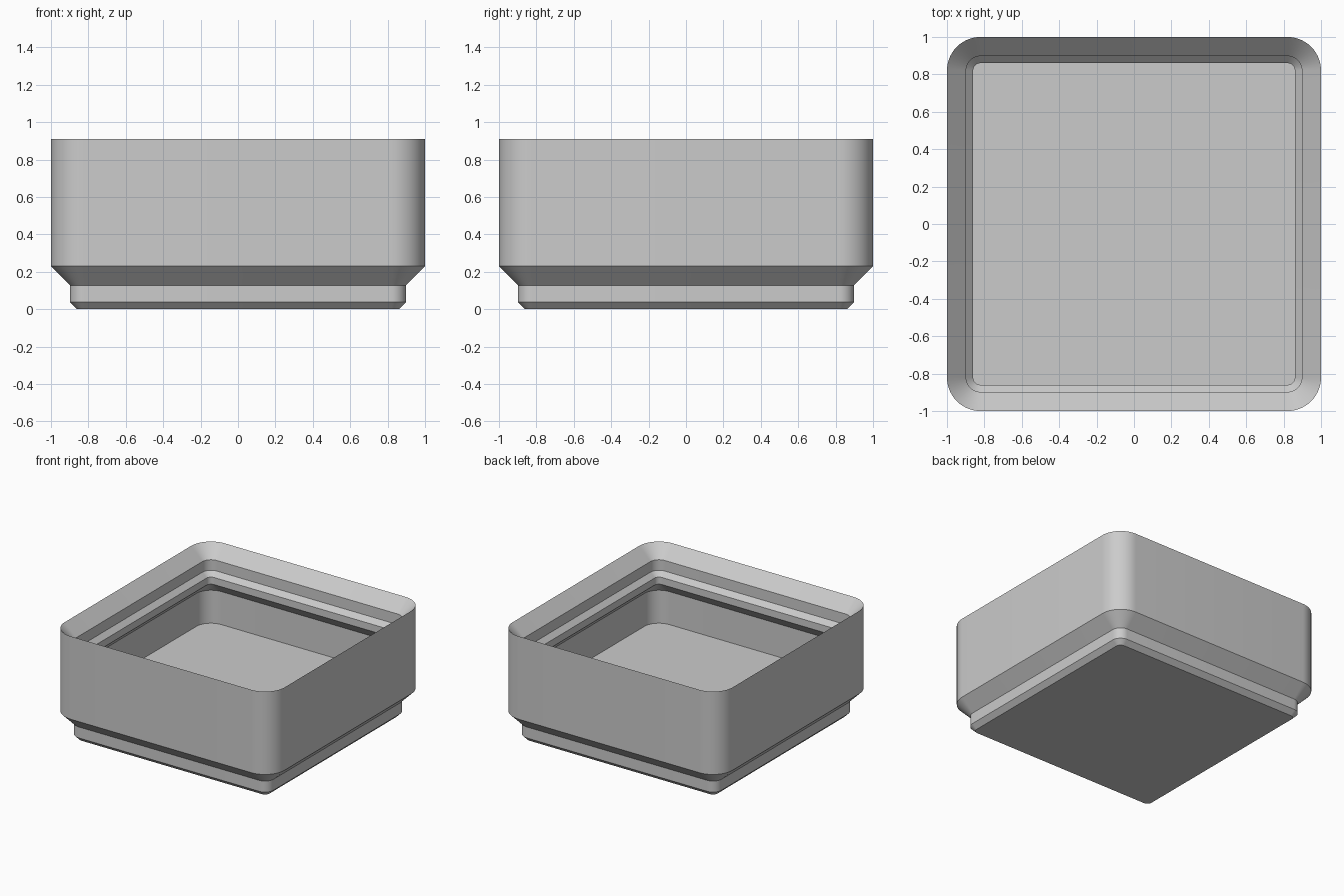
import bpy, bmesh, math

if "Cube" in bpy.data.objects:
    bpy.data.objects.remove(bpy.data.objects["Cube"])

SEGMENTS = 14  # steps per rounded corner

# Closed wall section from underside to floor: (half width, corner radius, height)
SECTION = [
    (0.860, 0.040, 0.000),  # foot underside
    (0.898, 0.078, 0.038),  # foot chamfer
    (0.898, 0.078, 0.128),  # foot side
    (1.000, 0.180, 0.230),  # flare to body
    (1.000, 0.180, 0.911),  # outer rim
    (0.898, 0.078, 0.809),  # stacking lip slope
    (0.898, 0.078, 0.722),  # stacking lip side
    (0.860, 0.040, 0.684),  # lip lower slope
    (0.860, 0.040, 0.626),  # lip inner edge
    (0.953, 0.133, 0.533),  # lip underside
    (0.953, 0.133, 0.262),  # inner wall down to floor
]


def rounded_square(bm, half, radius, z):
    """Add a ring of vertices around a rounded square."""
    ring = []
    for corner in range(4):
        base = corner * math.pi / 2
        cx = (half - radius) * math.copysign(1, math.cos(base + math.pi / 4))
        cy = (half - radius) * math.copysign(1, math.sin(base + math.pi / 4))
        for i in range(SEGMENTS + 1):
            a = base + math.pi / 2 * i / SEGMENTS
            ring.append(bm.verts.new((cx + radius * math.cos(a),
                                      cy + radius * math.sin(a), z)))
    return ring


grey = bpy.data.materials.new("light grey plastic")
grey.diffuse_color = (0.6, 0.6, 0.6, 1)
grey.use_nodes = True
grey.node_tree.nodes["Principled BSDF"].inputs["Base Color"].default_value = grey.diffuse_color

# Stackable open bin, lofted through the section
bm = bmesh.new()
rings = [rounded_square(bm, *level) for level in SECTION]
for low, high in zip(rings, rings[1:]):
    n = len(low)
    for i in range(n):
        j = (i + 1) % n
        bm.faces.new((low[i], low[j], high[j], high[i]))
bm.faces.new(rings[0][::-1])  # underside
bm.faces.new(rings[-1])       # floor
bmesh.ops.recalc_face_normals(bm, faces=bm.faces[:])

mesh = bpy.data.meshes.new("storage_bin")
bm.to_mesh(mesh)
bm.free()
mesh.materials.append(grey)
storage_bin = bpy.data.objects.new("storage_bin", mesh)
bpy.context.collection.objects.link(storage_bin)

# Round corners smooth, chamfer edges sharp
bpy.context.view_layer.objects.active = storage_bin
storage_bin.select_set(True)
bpy.ops.object.shade_smooth_by_angle(angle=math.radians(30))
